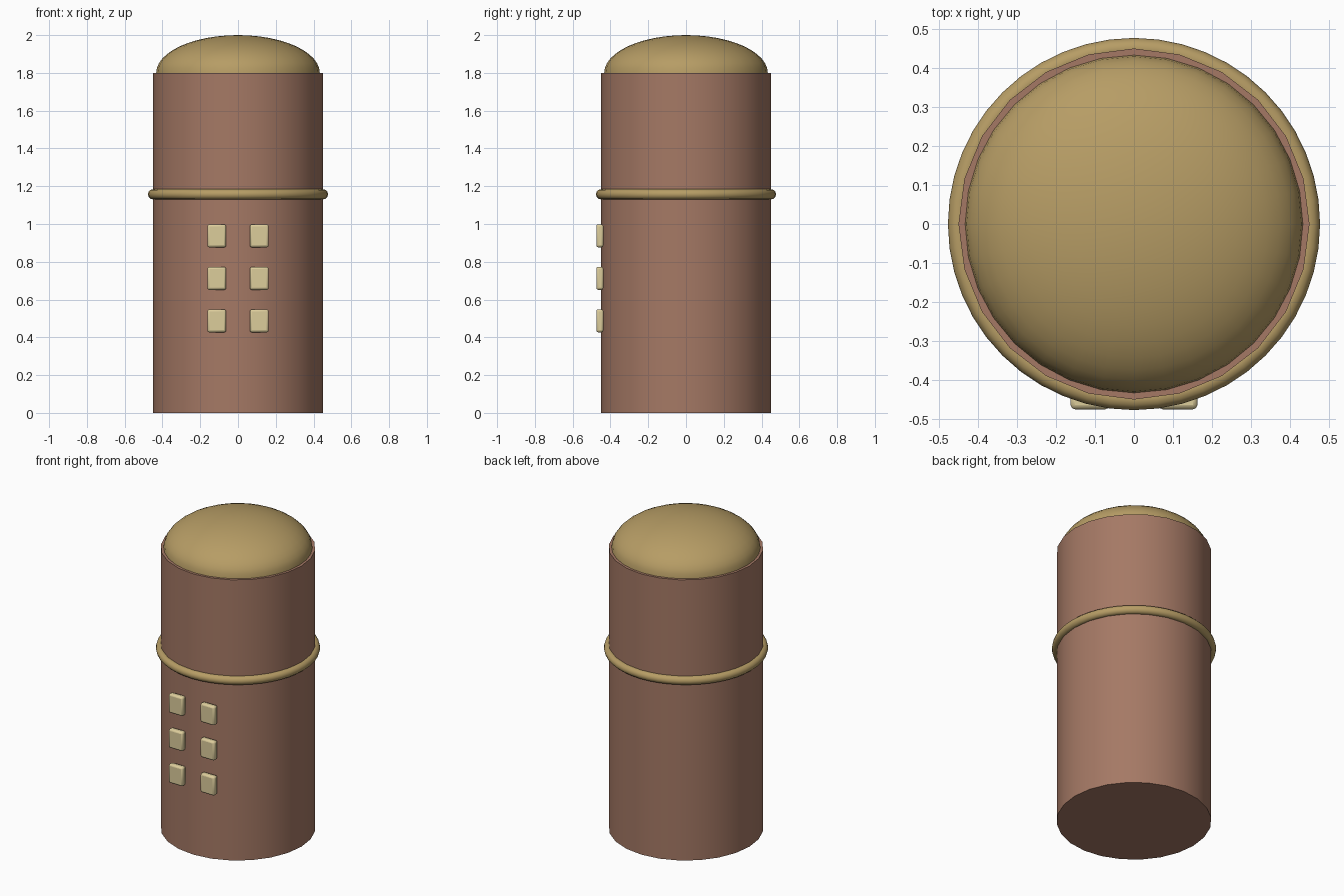
import bpy
import bmesh
import math

if "Cube" in bpy.data.objects:
    bpy.data.objects.remove(bpy.data.objects["Cube"])


def material(name, rgb):
    m = bpy.data.materials.new(name)
    m.diffuse_color = (*rgb, 1.0)
    m.use_nodes = True
    m.node_tree.nodes["Principled BSDF"].inputs["Base Color"].default_value = m.diffuse_color
    return m


BROWN = material("clay brown", (0.376, 0.191, 0.130))
GOLD = material("dull gold", (0.47, 0.335, 0.13))
CREAM = material("pale cream", (0.72, 0.61, 0.33))


def finish(name, mat, angle=35):
    ob = bpy.context.object
    ob.name = name
    ob.data.materials.append(mat)
    bpy.ops.object.shade_smooth_by_angle(angle=math.radians(angle))
    return ob


# Main cylindrical body
bpy.ops.mesh.primitive_cylinder_add(vertices=24, radius=0.45, depth=1.8,
                                    location=(0, 0, 0.9))
finish("body", BROWN)

# Flattened dome cap: upper half of a squashed sphere
bpy.ops.mesh.primitive_uv_sphere_add(segments=32, ring_count=24, radius=1)
dome = finish("dome_cap", GOLD, 60)
bm = bmesh.new()
bm.from_mesh(dome.data)
bmesh.ops.delete(bm, geom=[v for v in bm.verts if v.co.z < -0.01], context='VERTS')
bmesh.ops.scale(bm, vec=(0.433, 0.433, 0.2), verts=bm.verts)
bmesh.ops.translate(bm, vec=(0, 0, 1.8), verts=bm.verts)
bm.to_mesh(dome.data)
bm.free()

# Ring around the body
bpy.ops.mesh.primitive_torus_add(major_segments=48, minor_segments=12,
                                 major_radius=0.45, minor_radius=0.027,
                                 location=(0, 0, 1.157))
finish("band_ring", GOLD, 60)

# Raised blocks on the front: two columns, three rows
for row in range(3):
    for side in (-1, 1):
        bpy.ops.mesh.primitive_cube_add(
            size=1, location=(side * 0.1125, -0.456, 0.4875 + row * 0.225))
        block = bpy.context.object
        block.scale = (0.1, 0.038, 0.122)
        bpy.ops.object.transform_apply(location=False, rotation=False, scale=True)
        finish(f"front_block_{row}_{'left' if side < 0 else 'right'}", CREAM, 50)
        bevel = block.modifiers.new("soft edges", 'BEVEL')
        bevel.width = 0.011
        bevel.segments = 2
